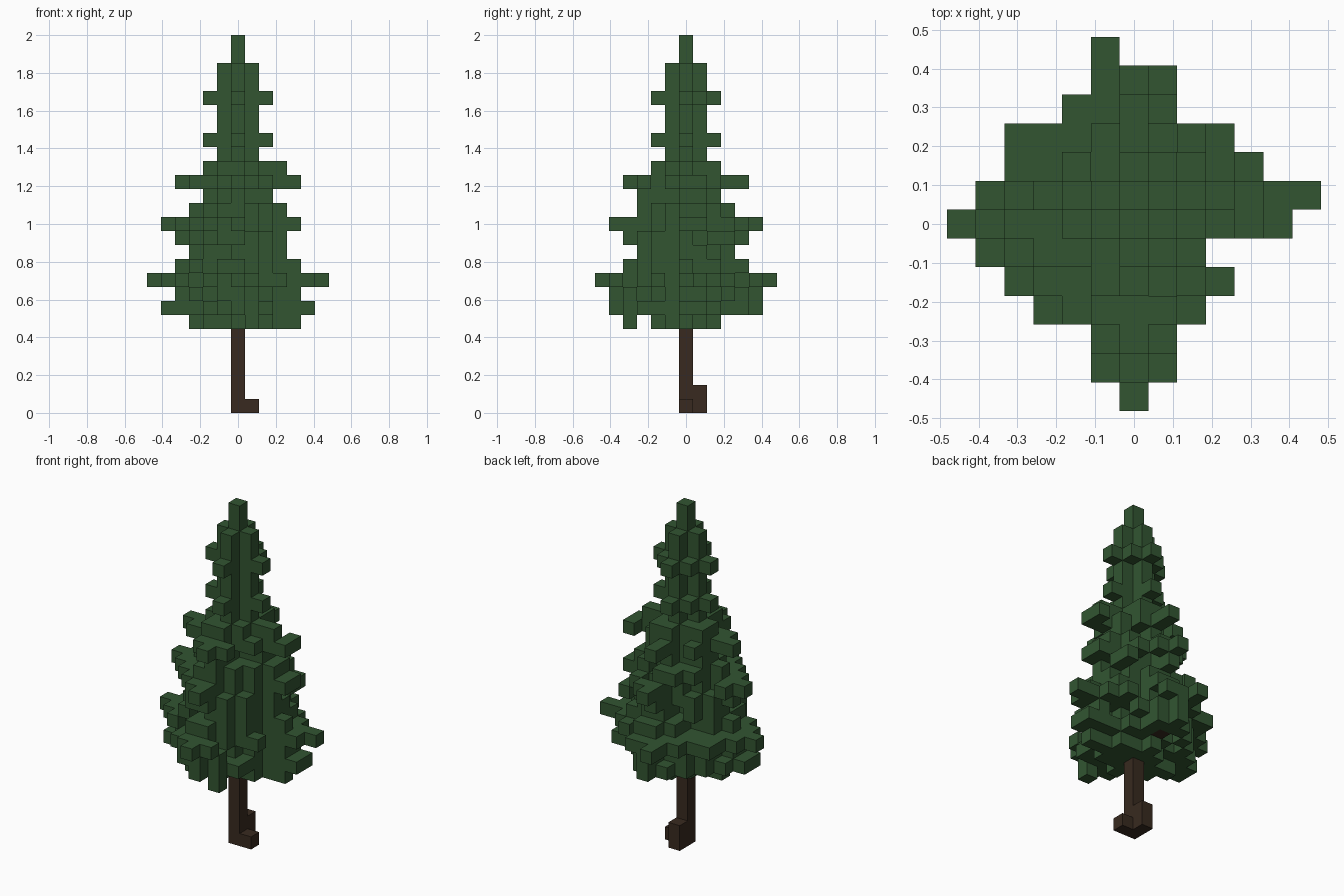
import bpy
import bmesh
import random
from mathutils import Vector

random.seed(5)
if "Cube" in bpy.data.objects:
    bpy.data.objects.remove(bpy.data.objects["Cube"], do_unlink=True)

LAYERS = 27
UNIT = 2 / LAYERS          # edge length of one block
FIRST = 6                  # lowest layer with needles
WIDEST = 9

# Reach of every needle layer in blocks, upwards: right, left, front, back
REACH = [
    (3, 4, 2, 2), (5, 5, 5, 5), (4, 4, 5, 5), (6, 6, 6, 6), (4, 4, 4, 4),
    (3, 3, 3, 3), (4, 3, 4, 4), (5, 4, 5, 5), (3, 3, 3, 3), (2, 2, 3, 2),
    (4, 4, 4, 4), (2, 3, 2, 2), (1, 1, 1, 1), (2, 2, 2, 2), (1, 1, 1, 1),
    (1, 1, 1, 1), (2, 2, 2, 2), (1, 1, 1, 1), (1, 1, 1, 1),
]
# Plan outline: x span of every row of blocks from front to back
ROWS = [(0, 0), (-1, 1), (-1, 1), (-3, 2), (-4, 3), (-5, 2), (-6, 5),
        (-5, 6), (-4, 4), (-4, 3), (-2, 2), (-1, 1), (-1, -1)]
PLAN = {(x, row - 6) for row, (low, high) in enumerate(ROWS)
        for x in range(low, high + 1)}


def make_material(name, color):
    mat = bpy.data.materials.new(name)
    mat.use_nodes = True
    mat.diffuse_color = (*color, 1)
    mat.node_tree.nodes["Principled BSDF"].inputs["Base Color"].default_value = (*color, 1)
    return mat


def neighbours(cell):
    """The six cells that share a face with this one, with axis and side."""
    for axis in range(3):
        for side in (-1, 1):
            other = list(cell)
            other[axis] += side
            yield axis, side, tuple(other)


def build_blocks(name, cells, occupied, mat):
    """Make one mesh from blocks, with only the exposed faces."""
    bm = bmesh.new()
    for cell in sorted(cells):
        centre = Vector(cell) + Vector((0, 0, 0.5))
        for axis, side, other in neighbours(cell):
            if other in occupied:
                continue
            corners = []
            for u, v in ((-1, -1), (1, -1), (1, 1), (-1, 1)):
                offset = Vector((0, 0, 0))
                offset[axis] = side
                offset[(axis + 1) % 3] = u
                offset[(axis + 2) % 3] = v
                corners.append(bm.verts.new((centre + offset / 2) * UNIT))
            bm.faces.new(corners if side > 0 else corners[::-1])
    bmesh.ops.remove_doubles(bm, verts=bm.verts, dist=UNIT / 100)
    mesh = bpy.data.meshes.new(name)
    bm.to_mesh(mesh)
    bm.free()
    mesh.materials.append(mat)
    obj = bpy.data.objects.new(name, mesh)
    bpy.context.collection.objects.link(obj)
    return obj


# Trunk with root blocks and a bare branch under the needles
trunk = {(0, 0, z) for z in range(WIDEST)}
trunk |= {(1, 0, 0), (0, 1, 0), (0, 1, 1)}
trunk |= {(0, y, FIRST + 1) for y in range(1, 4)}

# Needle layers: a tapering body, thinning outwards, with an arm each way
needles = {(0, 0, z) for z in range(WIDEST, LAYERS)}
sizes = [sum(reach) / 4 for reach in REACH]
for i, (right, left, front, back) in enumerate(REACH):
    z = FIRST + i
    nearby = sizes[max(i - 1, 0):i + 2]
    body = min(sizes[i], max(sum(nearby) / len(nearby), 2))
    for x, y in sorted(PLAN):
        if not (-right <= x <= left and -front <= y <= back):
            continue
        spread = (abs(x) + abs(y)) / body
        if random.random() < 1.9 - 1.25 * spread:
            needles.add((x, y, z))
    arms = [(x, 0) for x in range(-right, left + 1)]
    arms += [(0, y) for y in range(-front, back + 1)]
    needles |= {(x, y, z) for x, y in arms if (x, y) in PLAN}

# Branch tips that complete the plan outline, and one hanging block
covered = {(x, y) for x, y, z in needles}
needles |= {(x, y, WIDEST) for x, y in PLAN - covered}
needles |= {(x, 1, WIDEST) for x in range(7)}
needles |= {(-1, y, WIDEST) for y in range(7)}
needles |= {(1, -4, FIRST), (1, -4, FIRST + 1)}

# Side twigs
needles |= {(5, 1, 7), (-5, -1, 7), (3, 2, 12), (3, 3, 12), (4, 1, 16)}

# Drop loose blocks, then cut out the trunk
needles = {cell for cell in needles
           if any(other in needles for axis, side, other in neighbours(cell))}
needles -= trunk

solid = needles | trunk
build_blocks("trunk", trunk, solid, make_material("bark brown", (0.040, 0.023, 0.014)))
build_blocks("foliage", needles, solid, make_material("needle green", (0.032, 0.091, 0.031)))
